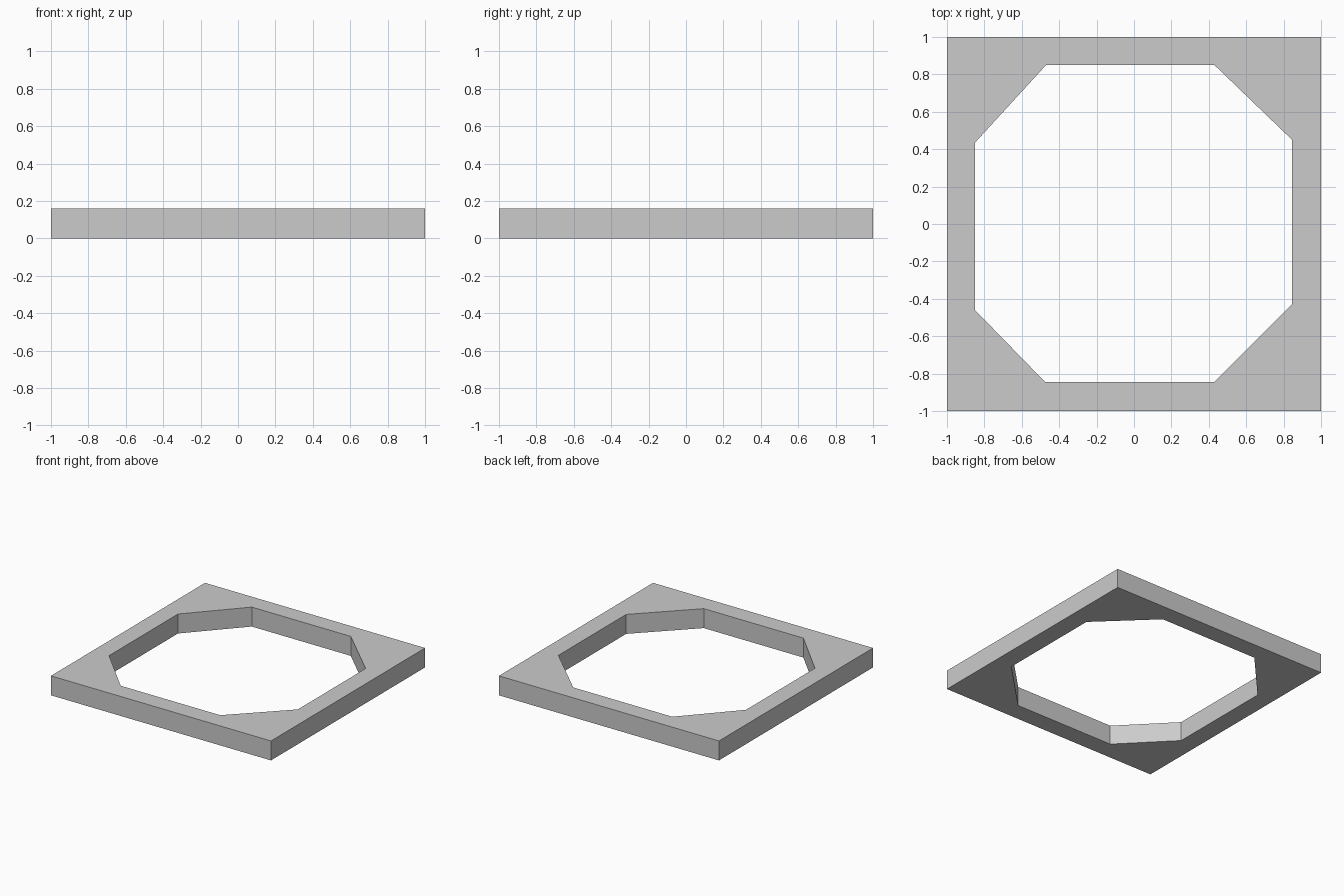
import bpy, bmesh

if "Cube" in bpy.data.objects:
    bpy.data.objects.remove(bpy.data.objects["Cube"])

HEIGHT = 0.16

# Outer square and the eight-sided opening with its uneven corner braces
outer = [(-1, -1), (1, -1), (1, 1), (-1, 1)]
opening = [(-0.47, 0.85), (0.43, 0.85), (0.845, 0.45), (0.845, -0.43),
           (0.43, -0.845), (-0.475, -0.845), (-0.85, -0.46), (-0.85, 0.435)]


def add_loop(bm, points):
    verts = [bm.verts.new((x, y, 0)) for x, y in points]
    return [bm.edges.new((v, verts[(i + 1) % len(verts)])) for i, v in enumerate(verts)]


# Fill between the two outlines, then extrude up into a flat frame
bm = bmesh.new()
edges = add_loop(bm, outer) + add_loop(bm, opening)
bmesh.ops.triangle_fill(bm, edges=edges, use_beauty=True)
result = bmesh.ops.extrude_face_region(bm, geom=bm.faces[:], use_keep_orig=True)
top = [g for g in result["geom"] if isinstance(g, bmesh.types.BMVert)]
bmesh.ops.translate(bm, verts=top, vec=(0, 0, HEIGHT))
bmesh.ops.recalc_face_normals(bm, faces=bm.faces[:])

mesh = bpy.data.meshes.new("square_frame")
bm.to_mesh(mesh)
bm.free()
frame = bpy.data.objects.new("square_frame", mesh)
bpy.context.collection.objects.link(frame)
